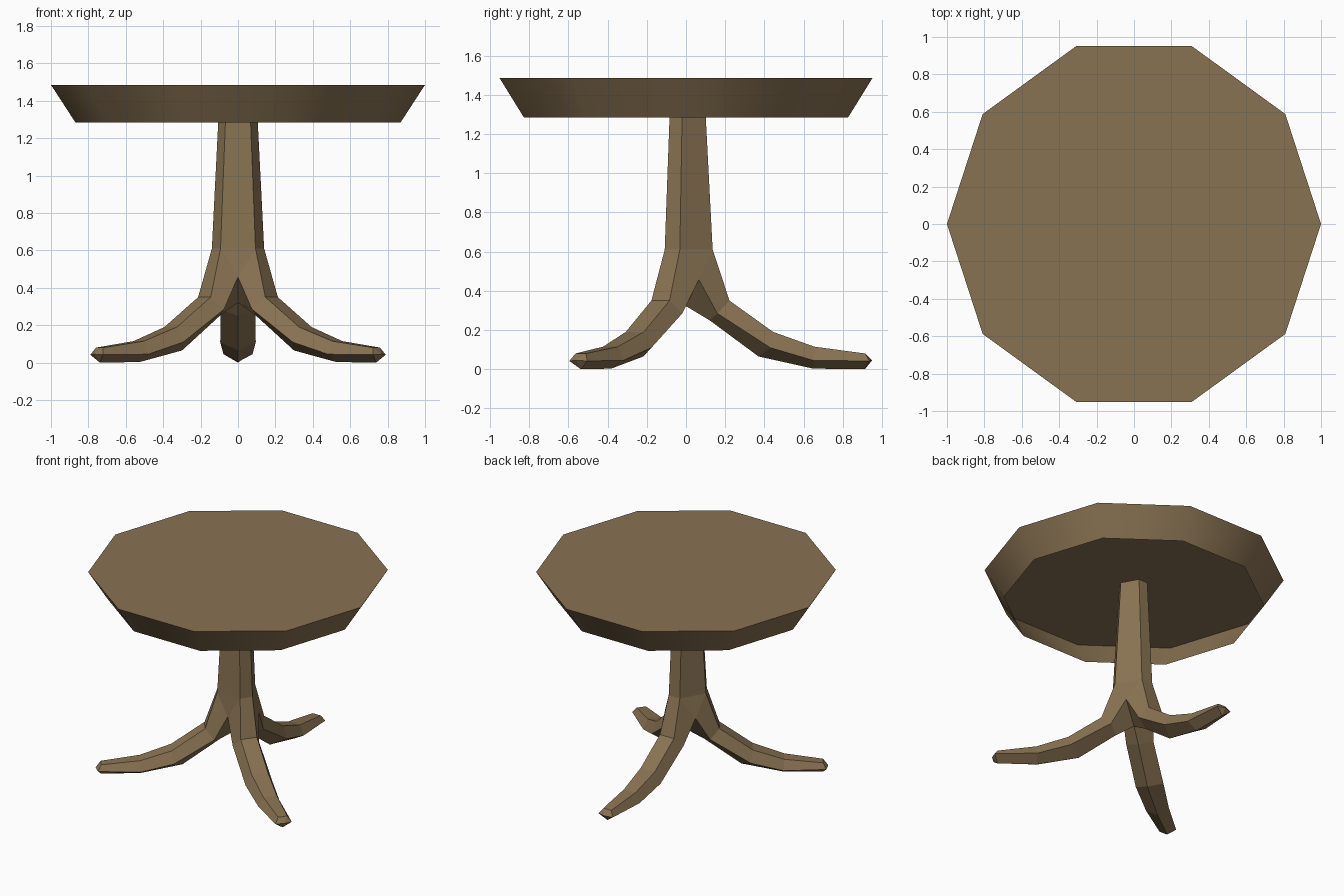
import bpy, bmesh, math
from mathutils import Matrix, Vector

if "Cube" in bpy.data.objects:
    bpy.data.objects.remove(bpy.data.objects["Cube"])

wood = bpy.data.materials.new("brown wood")
wood.diffuse_color = (0.25, 0.17, 0.085, 1)
wood.use_nodes = True
wood.node_tree.nodes["Principled BSDF"].inputs["Base Color"].default_value = wood.diffuse_color


def finish(bm, name):
    bmesh.ops.recalc_face_normals(bm, faces=bm.faces)
    me = bpy.data.meshes.new(name)
    bm.to_mesh(me)
    bm.free()
    me.materials.append(wood)
    ob = bpy.data.objects.new(name, me)
    bpy.context.collection.objects.link(ob)
    return ob


def polar(r, degrees, z):
    a = math.radians(degrees)
    return Vector((r * math.cos(a), r * math.sin(a), z))


# Tabletop: ten-sided shell, closed on top, sloping inwards, open underneath
bm = bmesh.new()
low, high = [[bm.verts.new(polar(r, i * 36, z)) for i in range(10)]
             for r, z in ((0.87, 1.285), (1.0, 1.485))]
for i in range(10):
    j = (i + 1) % 10
    bm.faces.new((low[i], low[j], high[j], high[i]))
bm.faces.new(high)
top = finish(bm, "tabletop")
bpy.context.view_layer.objects.active = top
top.select_set(True)
bpy.ops.object.shade_smooth_by_angle(angle=math.radians(40))

# Pedestal: three legs merging into one six-sided column
ANGLES = [(-36, -31), (90, 90), (216, 211)]             # leg direction, column direction
COLUMN = [(0.095, 0.036, 1.40), (0.136, 0.045, 0.61)]   # radius, half width, height
# Leg sections: top (radius, z, half width), side (radius, z, half width), keel (radius, z)
SECTIONS = [
    ((0.222, 0.35, 0.057), (0.16, 0.285, 0.093), (0.12, 0.25)),
    ((0.445, 0.19, 0.057), (0.43, 0.11, 0.095), (0.37, 0.065)),
    ((0.655, 0.115, 0.047), (0.65, 0.045, 0.078), (0.65, 0.003)),
    ((0.915, 0.08, 0.032), (0.935, 0.042, 0.057), (0.913, 0.0)),
]
bm = bmesh.new()
hub = bm.verts.new((0, 0, 0.322))
# Crotch points between neighbouring legs
crotch = [bm.verts.new(polar(r, a, 0.457)) for a, r in ((28, 0.14), (152, 0.14), (270, 0.12))]
legs = []
for k, (leg_angle, column_angle) in enumerate(ANGLES):

    def vert(r, side, z, a=leg_angle):
        return bm.verts.new(Matrix.Rotation(math.radians(a), 3, 'Z') @ Vector((r, side, z)))

    col = [(vert(r, -w, z, column_angle), vert(r, w, z, column_angle)) for r, w, z in COLUMN]
    legs.append(col)
    before, after = crotch[k - 1], crotch[k]
    loops = []
    for (tr, tz, tw), (sr, sz, sw), (kr, kz) in SECTIONS:
        loops.append([vert(tr, -tw, tz), vert(tr, tw, tz), vert(sr, sw, sz),
                      vert(kr, 0, kz), vert(sr, -sw, sz)])
    # column face above the leg, then the leg itself section by section
    bm.faces.new((col[0][0], col[0][1], col[1][1], col[1][0]))
    root = [col[1][0], col[1][1], after, hub, before]
    for A, B in zip([root] + loops, loops):
        for i in range(5):
            j = (i + 1) % 5
            bm.faces.new((A[i], A[j], B[j], B[i]))
    # blunt toe cap
    tip = vert(0.95, 0, 0.045)
    for i in range(5):
        bm.faces.new((loops[-1][i], loops[-1][(i + 1) % 5], tip))
# Column faces between the legs, running down to the crotch points
for k in range(3):
    A, B = legs[k], legs[(k + 1) % 3]
    bm.faces.new((A[0][1], B[0][0], B[1][0], A[1][1]))
    bm.faces.new((A[1][1], B[1][0], crotch[k]))
finish(bm, "pedestal_with_three_legs")
